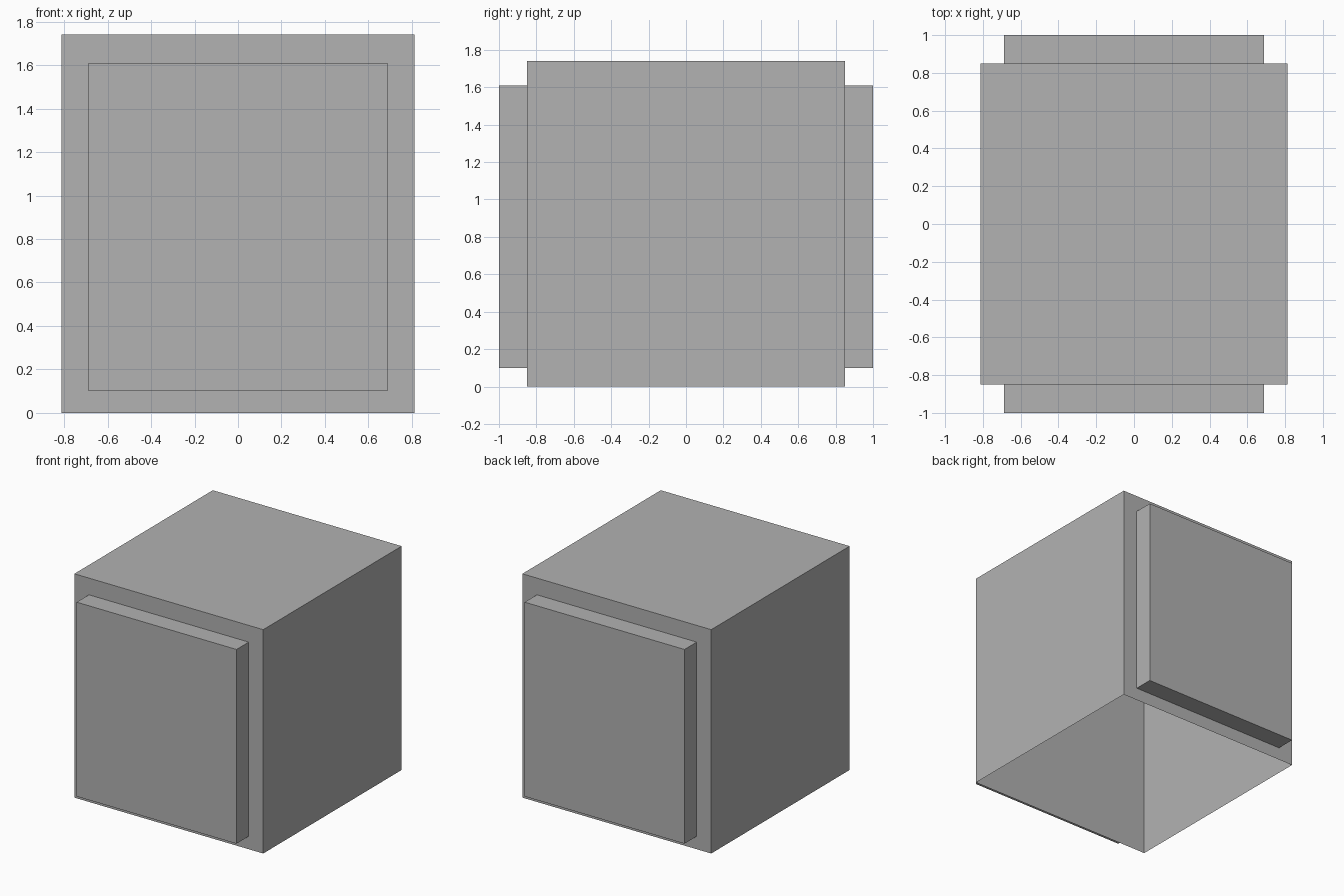
import bpy
import bmesh
from mathutils import Matrix, Vector

default = bpy.data.objects.get("Cube")
if default:
    bpy.data.objects.remove(default, do_unlink=True)

# Single plain grey
grey = bpy.data.materials.new("plain grey")
grey.use_nodes = True
colour = (0.447, 0.447, 0.447, 1)
grey.diffuse_color = colour
grey.node_tree.nodes["Principled BSDF"].inputs["Base Color"].default_value = colour


def open_box(name, low, high, open_side):
    """Box between two corners, without the face that looks along open_side."""
    low, high, open_side = Vector(low), Vector(high), Vector(open_side)
    bm = bmesh.new()
    place = Matrix.Translation((low + high) / 2) @ Matrix.Diagonal((*(high - low), 1))
    bmesh.ops.create_cube(bm, size=1, matrix=place)
    bm.normal_update()
    removed = [f for f in bm.faces if f.normal.dot(open_side) > 0.9]
    bmesh.ops.delete(bm, geom=removed, context="FACES_ONLY")
    mesh = bpy.data.meshes.new(name)
    bm.to_mesh(mesh)
    bm.free()
    mesh.materials.append(grey)
    obj = bpy.data.objects.new(name, mesh)
    bpy.context.collection.objects.link(obj)
    return obj


# Main block, open underneath
half_width, half_depth, height = 0.812, 0.85, 1.74
open_box("body", (-half_width, -half_depth, 0),
         (half_width, half_depth, height), (0, 0, -1))

# Raised panels on the front and back walls, open where they meet the wall
panel_half, panel_bottom, panel_top = 0.687, 0.10, 1.61
open_box("front_panel", (-panel_half, -1, panel_bottom),
         (panel_half, -half_depth, panel_top), (0, 1, 0))
open_box("back_panel", (-panel_half, half_depth, panel_bottom),
         (panel_half, 1, panel_top), (0, -1, 0))
